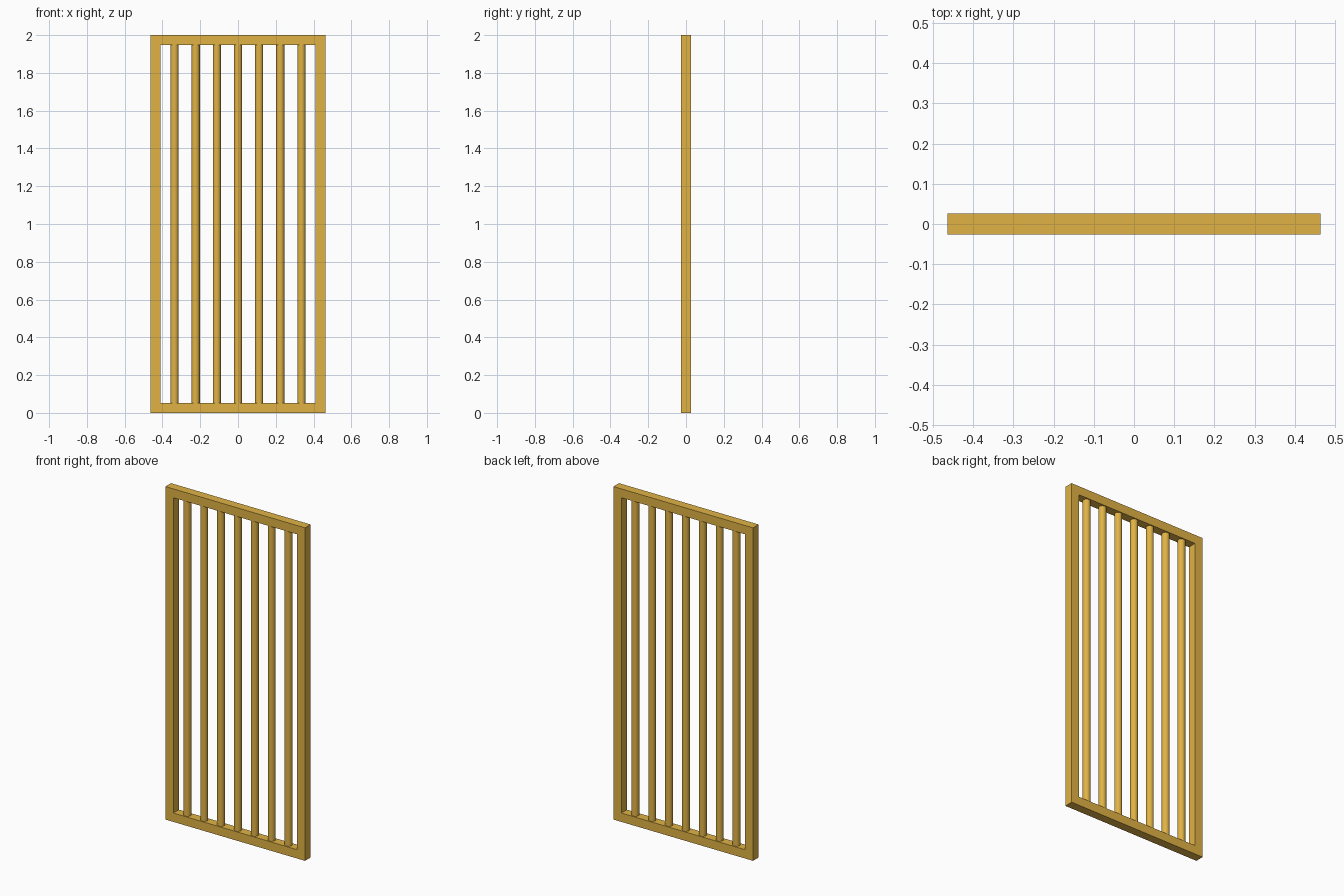
import bpy, bmesh

if "Cube" in bpy.data.objects:
    bpy.data.objects.remove(bpy.data.objects["Cube"])

W, H = 0.464, 2.0      # half width, height
T, D = 0.053, 0.0265   # frame member width, half depth
BARS, PITCH, R = 7, 0.112, 0.0215

mat = bpy.data.materials.new("ochre_paint")
mat.diffuse_color = (0.75, 0.45, 0.06, 1)
mat.use_nodes = True
mat.node_tree.nodes["Principled BSDF"].inputs["Base Color"].default_value = mat.diffuse_color


def ring(bm, inset, y):
    x, z0, z1 = W - inset, inset, H - inset
    return [bm.verts.new((px, y, pz)) for px, pz in ((-x, z0), (x, z0), (x, z1), (-x, z1))]


# Rectangular frame: one closed ring swept through a square section
bm = bmesh.new()
loops = [ring(bm, 0, -D), ring(bm, 0, D), ring(bm, T, D), ring(bm, T, -D)]
for a, b in zip(loops, loops[1:] + loops[:1]):
    for i in range(4):
        j = (i + 1) % 4
        bm.faces.new((a[i], a[j], b[j], b[i]))
bmesh.ops.recalc_face_normals(bm, faces=bm.faces)
mesh = bpy.data.meshes.new("frame")
bm.to_mesh(mesh)
bm.free()
frame = bpy.data.objects.new("frame", mesh)
bpy.context.collection.objects.link(frame)
mesh.materials.append(mat)

# Round vertical bars between the rails
for i in range(BARS):
    x = (i - (BARS - 1) / 2) * PITCH
    bpy.ops.mesh.primitive_cylinder_add(vertices=24, radius=R, depth=H - 2 * T,
                                        location=(x, 0, H / 2))
    bar = bpy.context.object
    bar.name = f"vertical_bar_{i + 1}"
    bar.data.materials.append(mat)
    bpy.ops.object.shade_smooth_by_angle()
